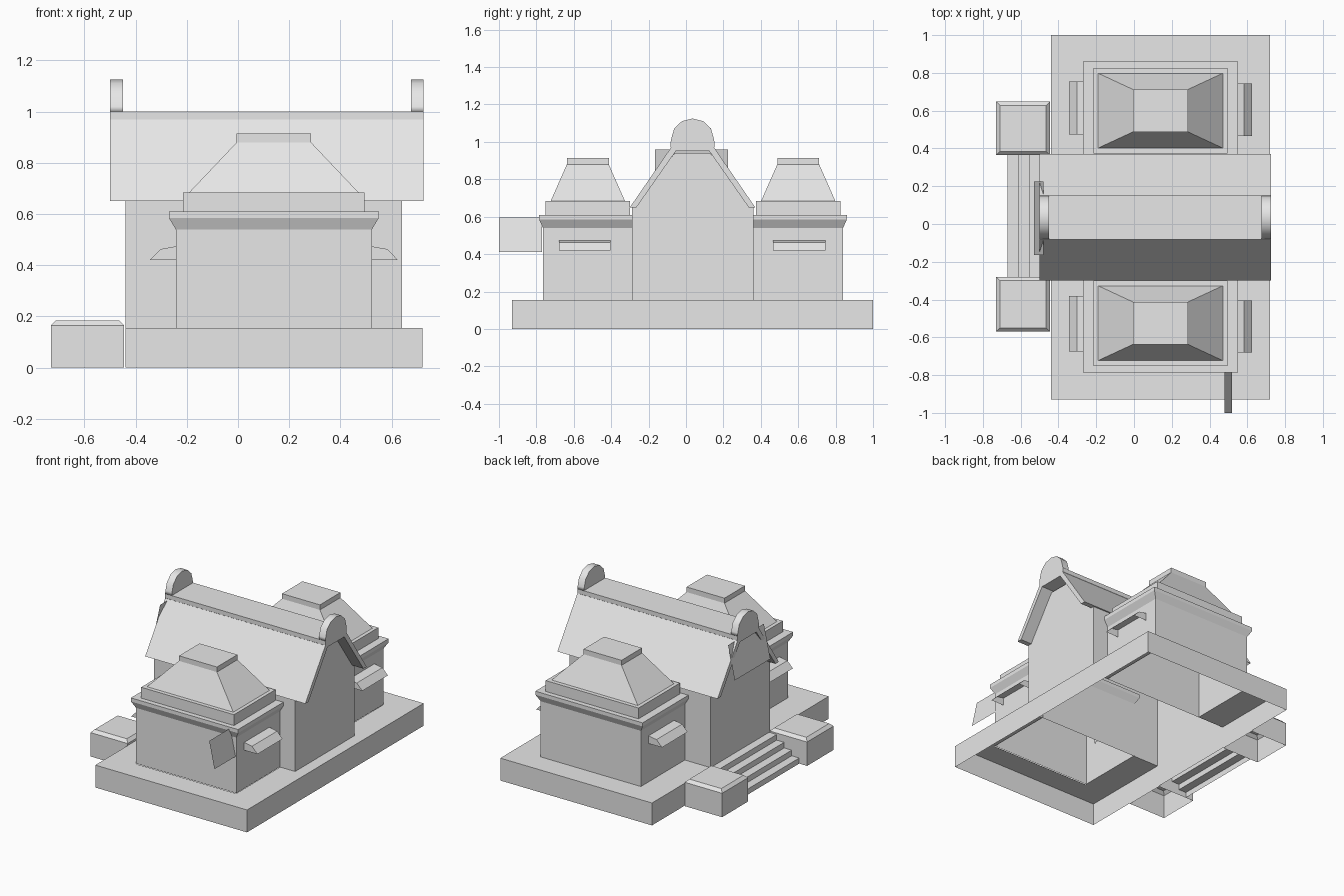
import bpy
import bmesh
import math

old = bpy.data.objects.get("Cube")
if old:
    bpy.data.objects.remove(old, do_unlink=True)

stone = bpy.data.materials.new("light_grey")
stone.use_nodes = True
GREY = (0.8, 0.8, 0.8, 1)
stone.diffuse_color = GREY
stone.node_tree.nodes["Principled BSDF"].inputs["Base Color"].default_value = GREY


def finish(name, bm, fix_normals=True):
    if fix_normals:
        bmesh.ops.recalc_face_normals(bm, faces=bm.faces)
    mesh = bpy.data.meshes.new(name)
    bm.to_mesh(mesh)
    bm.free()
    mesh.materials.append(stone)
    obj = bpy.data.objects.new(name, mesh)
    bpy.context.collection.objects.link(obj)
    return obj


def loft(name, sections, open_top=False):
    """Stack rectangles (x0, x1, y0, y1, z); the underside stays open."""
    bm = bmesh.new()
    rings = [[bm.verts.new(p) for p in
              ((a, c, z), (b, c, z), (b, d, z), (a, d, z))]
             for a, b, c, d, z in sections]
    for low, high in zip(rings, rings[1:]):
        for i in range(4):
            j = (i + 1) % 4
            bm.faces.new((low[i], low[j], high[j], high[i]))
    if not open_top:
        bm.faces.new(rings[-1])
    return finish(name, bm, False)


def prism(name, profile, lo, hi, axis, open_base=False):
    """Extrude a (horizontal, z) profile along x or y."""
    bm = bmesh.new()

    def ring(t):
        return [bm.verts.new((t, h, z) if axis == "x" else (h, t, z))
                for h, z in profile]
    a, b = ring(lo), ring(hi)
    n = len(profile)
    for i in range(n - 1 if open_base else n):
        j = (i + 1) % n
        bm.faces.new((a[i], a[j], b[j], b[i]))
    bm.faces.new(a)
    bm.faces.new(b)
    return finish(name, bm)


def sheet(name, corners):
    bm = bmesh.new()
    bm.faces.new([bm.verts.new(c) for c in corners])
    return finish(name, bm, False)


FLOOR = 0.155
MID = 0.035      # y of the ridge

# Hollow base: side walls, and a deck left open under the rooms
loft("base_sides", [(-0.44, 0.72, -0.93, 1, 0), (-0.44, 0.72, -0.93, 1, FLOOR)], True)
bm = bmesh.new()
xs = (-0.44, -0.24, 0.525, 0.64, 0.72)
ys = (-0.93, -0.77, -0.29, 0.36, 0.835, 1)
grid = [[bm.verts.new((x, y, FLOOR)) for y in ys] for x in xs]
for i in range(4):
    for j in range(5):
        in_hall = j == 2 and i < 3
        in_tower = i == 1 and j in (1, 3)
        if not (in_hall or in_tower):
            bm.faces.new((grid[i][j], grid[i + 1][j],
                          grid[i + 1][j + 1], grid[i][j + 1]))
finish("base_deck", bm, False)

# Hall walls with gables
prism("hall", [(-0.29, FLOOR), (-0.29, 0.65), (MID - 0.095, 0.94),
               (MID + 0.095, 0.94), (0.36, 0.65), (0.36, FLOOR)],
      -0.44, 0.64, "x", True)

# Roof slabs, mirrored about the ridge, and the flat ridge beam
for side, label in ((-1, "front"), (1, "back")):
    slab = [(0.335, 0.65), (0.115, 0.97), (0.09, 0.95), (0.3, 0.65)]
    prism(label + "_roof_slope", [(MID + side * h, z) for h, z in slab],
          -0.5, 0.725, "x")
prism("ridge_beam", [(MID - 0.1, 0.95), (MID - 0.117, 0.97), (MID - 0.117, 1),
                     (MID + 0.117, 1), (MID + 0.117, 0.97), (MID + 0.1, 0.95)],
      -0.5, 0.725, "x")

# Rounded ridge ends
arch = [(MID - 0.117, 1.0)]
for k in range(7):
    t = math.pi * (1 - k / 6)
    arch.append((MID + 0.113 * math.cos(t), 1.02 + 0.105 * math.sin(t)))
arch.append((MID + 0.117, 1.0))
for label, x in (("left", 0.675), ("right", -0.5)):
    end = prism(label + "_ridge_end", arch, x, x + 0.05, "x")
    for poly in end.data.polygons:
        poly.use_smooth = abs(poly.normal.x) < 0.5

# Two towers with cornice, upper band and hipped roof
for label, y, awn_left, awn_right in (
        ("front", -0.525, (-0.68, -0.405), (-0.675, -0.38)),
        ("back", 0.6, (0.465, 0.745), (0.475, 0.755))):
    cx = 0.14
    # half width, half depth, height
    steps = [(0.383, 0.24, FLOOR), (0.383, 0.24, 0.54), (0.41, 0.26, 0.585),
             (0.41, 0.26, 0.61), (0.355, 0.226, 0.61), (0.355, 0.226, 0.685),
             (0.33, 0.198, 0.685), (0.145, 0.112, 0.88), (0.145, 0.112, 0.915)]
    loft(label + "_tower", [(cx - w, cx + w, y - d, y + d, z) for w, d, z in steps])
    # Window hoods on both outer walls
    for side, word, span in ((1, "left", awn_left), (-1, "right", awn_right)):
        hood = [(0.375, 0.42), (0.375, 0.475), (0.443, 0.463), (0.485, 0.42)]
        prism(f"{label}_{word}_hood", [(cx + side * h, z) for h, z in hood[::1]],
              span[0], span[1], "y", True)

# Steps between two capped blocks
for i in range(4):
    x = -0.67 + 0.0575 * i
    z = FLOOR * i / 4
    bm = bmesh.new()
    v = [bm.verts.new(p) for p in (
        (x, 0.365, z), (x, -0.28, z), (x, -0.28, z + FLOOR / 4),
        (x, 0.365, z + FLOOR / 4), (x + 0.0575, -0.28, z + FLOOR / 4),
        (x + 0.0575, 0.365, z + FLOOR / 4))]
    bm.faces.new((v[0], v[3], v[2], v[1]))
    bm.faces.new((v[2], v[3], v[5], v[4]))
    finish(f"step_{i + 1}", bm, False)
for label, y0, y1 in (("front", -0.57, -0.28), ("back", 0.365, 0.648)):
    loft(label + "_stair_block", [
        (-0.73, -0.445, y0, y1, 0), (-0.73, -0.445, y0, y1, 0.165),
        (-0.71, -0.465, y0 + 0.02, y1 - 0.02, 0.185)])

# Leaning sign board over the entrance and hanging banner on the front tower
sheet("entrance_sign", [(-0.53, 0.225, 0.73), (-0.53, -0.165, 0.73),
                        (-0.48, -0.165, 0.96), (-0.48, 0.225, 0.96)])
sheet("banner", [(0.52, -1, 0.41), (0.52, -0.77, 0.41),
                 (0.48, -0.77, 0.595), (0.48, -1, 0.595)])
